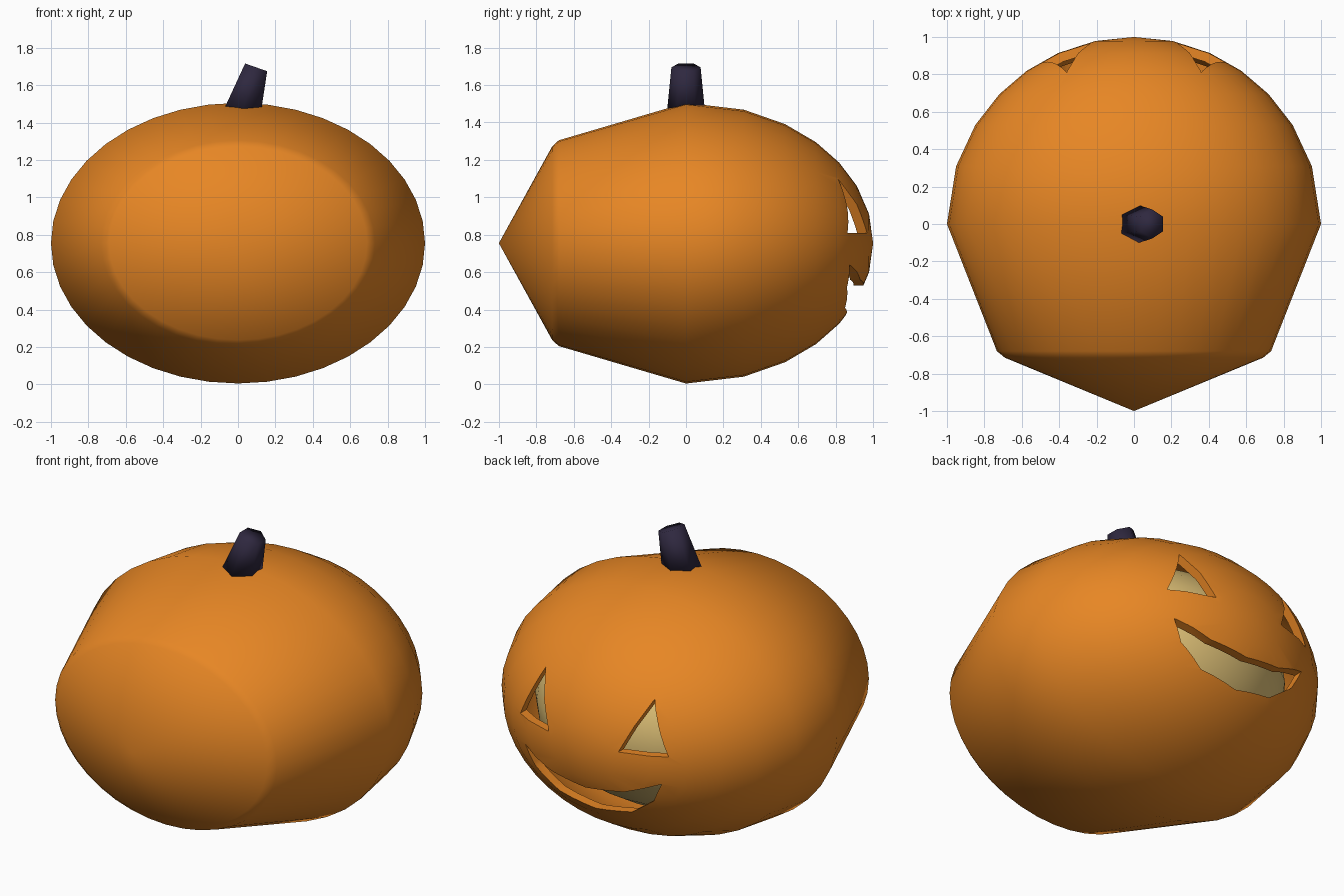
import bpy, bmesh, math

if "Cube" in bpy.data.objects:
    bpy.data.objects.remove(bpy.data.objects["Cube"])

CZ, SQUASH = 0.755, 0.75


def material(name, color):
    m = bpy.data.materials.new(name)
    m.diffuse_color = color
    m.use_nodes = True
    m.node_tree.nodes["Principled BSDF"].inputs["Base Color"].default_value = m.diffuse_color
    return m


def make(name, bm, mat):
    bmesh.ops.recalc_face_normals(bm, faces=bm.faces)
    me = bpy.data.meshes.new(name)
    bm.to_mesh(me)
    bm.free()
    ob = bpy.data.objects.new(name, me)
    bpy.context.collection.objects.link(ob)
    me.materials.append(mat)
    return ob


def activate(ob):
    bpy.ops.object.select_all(action='DESELECT')
    bpy.context.view_layer.objects.active = ob
    ob.select_set(True)


def smooth(ob, degrees):
    activate(ob)
    bpy.ops.object.shade_smooth_by_angle(angle=math.radians(degrees))


def skin(bm, rings):
    # bridge successive vertex rings with quads
    for a, b in zip(rings, rings[1:]):
        n = len(a)
        for i in range(n):
            j = (i + 1) % n
            bm.faces.new((a[i], a[j], b[j], b[i]))


orange = material("orange_skin", (0.80, 0.24, 0.018, 1))
cream = material("cream_core", (0.76, 0.55, 0.19, 1))
dark = material("dark_stem", (0.028, 0.021, 0.05, 1))

# Pumpkin body: rings along y, coarse on the front, round on the face side
bm = bmesh.new()
N = 40
profile = [(-0.715, 0.69), (-0.68, 0.733), (0, 1.0)]
profile += [(math.sin(math.radians(a)), math.cos(math.radians(a)))
            for a in (18, 32, 44, 55, 66, 78)]
rings = [[bm.verts.new((r * math.cos(math.tau * i / N), y,
                        CZ + SQUASH * r * math.sin(math.tau * i / N)))
          for i in range(N)] for y, r in profile]
skin(bm, rings)
for y, ring in ((-1.0, rings[0]), (1.0, rings[-1])):
    pole = bm.verts.new((0, y, CZ))
    for i in range(N):
        bm.faces.new((ring[i], ring[(i + 1) % N], pole))
body = make("pumpkin_body", bm, orange)
activate(body)
shell = body.modifiers.new("hollow", 'SOLIDIFY')
shell.thickness, shell.offset = 0.05, -1
bpy.ops.object.modifier_apply(modifier=shell.name)


# Face openings: prisms cut through the shell on the +y side
def cutter(name, outline):
    bm = bmesh.new()
    rings = [[bm.verts.new((x, y, z)) for x, z in outline] for y in (0.6, 1.3)]
    skin(bm, rings)
    for r in rings:
        bm.faces.new(r)
    ob = make(name, bm, orange)
    ob.hide_render = True
    return ob


half_low = [(0.45, 0.64), (0.39, 0.52), (0.24, 0.41)]
half_top = [(0.24, 0.56)]
mouth = (half_low + [(0, 0.37)] + [(-x, z) for x, z in reversed(half_low)]
         + [(-x, z) for x, z in half_top] + [(0, 0.53)] + half_top)
cutters = [cutter("mouth_cutter", mouth)]
for s in (-1, 1):
    cutters.append(cutter("eye_cutter",
                          [(s * 0.23, 0.81), (s * 0.49, 0.81), (s * 0.36, 1.10)]))
for c in cutters:
    activate(body)
    mod = body.modifiers.new("carve", 'BOOLEAN')
    mod.operation, mod.solver, mod.object = 'DIFFERENCE', 'EXACT', c
    bpy.ops.object.modifier_apply(modifier=mod.name)
    bpy.data.objects.remove(c)
smooth(body, 50)

# Cream core seen through the openings
bm = bmesh.new()
bmesh.ops.create_uvsphere(bm, u_segments=32, v_segments=16, radius=0.82)
for v in bm.verts:
    v.co.z = CZ + SQUASH * v.co.z
smooth(make("inner_core", bm, cream), 60)

# Stem: leaning tapered hexagon with a tilted top
bm = bmesh.new()
rings = []
for cx, cz, rx, ry, tilt in ((0.027, 1.475, 0.113, 0.10, -0.05),
                             (0.097, 1.695, 0.068, 0.078, -0.35)):
    ring = []
    for i in range(6):
        a = math.radians(30 + 60 * i)
        dx = rx * math.cos(a)
        ring.append(bm.verts.new((cx + dx, ry * math.sin(a), cz + tilt * dx)))
    rings.append(ring)
skin(bm, rings)
for r in rings:
    bm.faces.new(r)
smooth(make("stem", bm, dark), 120)
